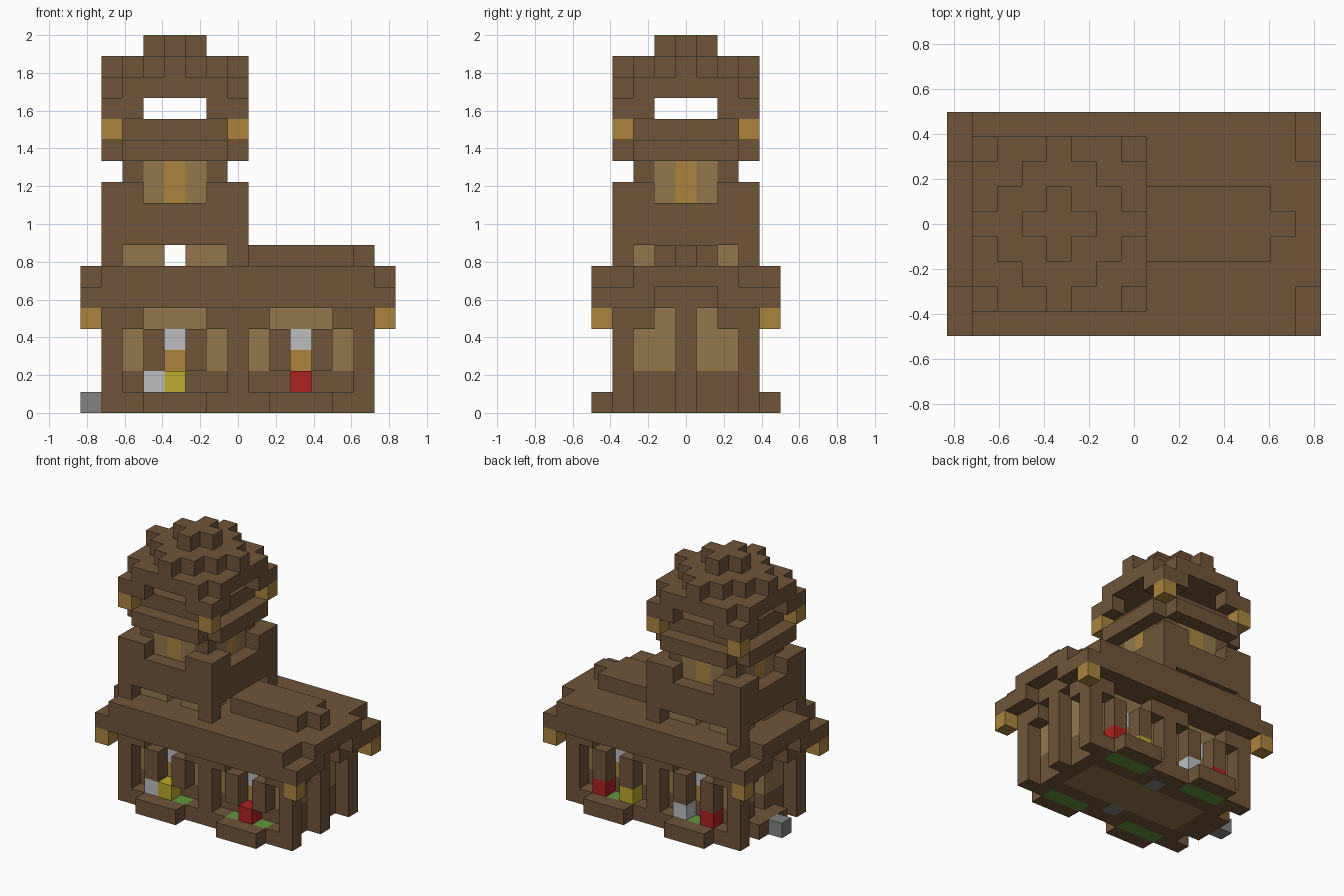
import bpy, bmesh
from mathutils import Vector

cube = bpy.data.objects.get("Cube")
if cube:
    bpy.data.objects.remove(cube)

U = 2 / 18                      # block size
COLOURS = {
    "brown": (112, 85, 58), "tan": (146, 119, 77), "amber": (172, 132, 62),
    "white": (188, 190, 192), "grey": (130, 130, 130), "yellow": (188, 170, 44),
    "red": (176, 33, 33), "green": (96, 150, 62),
}


def linear(c):
    c /= 255
    return c / 12.92 if c <= 0.04045 else ((c + 0.055) / 1.055) ** 2.4


mats = {}
for name, rgb in COLOURS.items():
    m = bpy.data.materials.new(name)
    m.use_nodes = True
    col = (*[linear(c) for c in rgb], 1)
    m.diffuse_color = col
    bsdf = m.node_tree.nodes["Principled BSDF"]
    bsdf.inputs["Base Color"].default_value = col
    bsdf.inputs["Roughness"].default_value = 0.9
    mats[name] = m

blocks = {}                     # cell -> (part, colour)


def put(part, colour, xs, ys, zs, keep=lambda i, j, k: True):
    """Fill an inclusive range of blocks, later parts replace earlier ones."""
    for i in range(xs[0], xs[-1] + 1):
        for j in range(ys[0], ys[-1] + 1):
            for k in range(zs[0], zs[-1] + 1):
                if keep(i, j, k):
                    blocks[i, j, k] = (part, colour)


def clear(xs, ys, zs):
    for c in list(blocks):
        if all(r[0] <= v <= r[-1] for v, r in zip(c, (xs, ys, zs))):
            del blocks[c]


def dist(i, j):                 # steps from the tower axis
    return abs(i - 4) + abs(j - 4)


# Floor, planters and steps
put("floor", "brown", [2, 12], [1, 7], [0])
put("floor", "tan", [3, 11], [3, 5], [0])
put("entrance_step", "brown", [1], [3, 5], [0])
put("entrance_step", "grey", [0], [4], [0])
for j, out in ((2, 0), (6, 8)):
    put("floor", "grey", [7], [j], [0])
    for i in (4, 10):
        put("window_step", "brown", [i - 1, i + 1], [out], [0])
        put("planter", "green", [i - 1, i + 1], [1 if j == 2 else 7], [0])

# Hall walls around an open room
put("hall_wall", "brown", [2, 12], [2, 6], [1])
put("hall_wall", "tan", [2, 12], [2, 6], [2, 4])
clear([3, 11], [3, 5], [1, 4])
clear([2], [4], [1, 3])

# Corner and middle posts with arch corners
for i in (1, 13):
    for j in (1, 7):
        put("post", "brown", [i], [j], [0, 4])
    for j in (2, 6):
        put("arch_corner", "brown", [i], [j], [4])
put("post", "brown", [13], [4], [0, 4])
for j in (1, 7):
    put("post", "brown", [7], [j], [1, 4])
    for i in (2, 6, 8, 12):
        put("arch_corner", "brown", [i], [j], [4])

# Window bays: frames with an inset panel
for j, wall in ((1, 2), (7, 6)):
    for i in (4, 10):
        put("window_frame", "brown", [i - 1], [j], [2, 3])
        put("window_frame", "brown", [i + 1], [j], [2, 3])
        put("window_panel", "amber", [i], [wall], [2])
        put("window_panel", "white", [i], [wall], [3])

# Flowers in the planters
for i, j, colour in ((3, 1, "white"), (4, 1, "yellow"), (10, 1, "red"), (11, 7, "red"),
                     (9, 7, "yellow"), (5, 7, "white"), (3, 7, "red")):
    put("flower", colour, [i], [j], [1])

# Hall roof with stepped ends, corner lamps and ridge
put("hall_roof", "brown", [0, 14], [0, 8], [5, 6],
    lambda i, j, k: 0 < i < 14 or (3 > j or j > 5 if k == 5 else 2 <= j <= 6))
for i in (0, 14):
    for j in (0, 8):
        put("eave_lamp", "amber", [i], [j], [4])
put("roof_ridge", "brown", [8, 12], [3, 5], [7])
put("roof_ridge", "brown", [13], [4], [7])

# Tower base: corner legs, open cross passage, walls and battlements
put("tower_core", "tan", [2, 6], [2, 6], [7], lambda i, j, k: i != 4 and j != 4)
put("tower_leg", "brown", [1, 7], [1, 7], [7], lambda i, j, k: dist(i, j) == 6)
put("tower_wall", "brown", [1, 7], [1, 7], [8, 9])
put("battlement", "brown", [1, 7], [1, 7], [10], lambda i, j, k: dist(i, j) >= 5)

# Tower neck: brown corners, tan panels, amber windows
put("tower_neck", "tan", [2, 6], [2, 6], [10, 11])
put("tower_neck", "brown", [2, 6], [2, 6], [10, 11], lambda i, j, k: dist(i, j) == 4)
put("tower_neck", "amber", [2, 6], [2, 6], [10, 11], lambda i, j, k: i == 4 or j == 4)

# Belfry: ledge, railing, lamps and corner posts
put("belfry_ledge", "brown", [1, 7], [1, 7], [12], lambda i, j, k: dist(i, j) < 6)
put("belfry_railing", "brown", [2, 6], [2, 6], [13])
put("belfry_lamp", "amber", [1, 7], [1, 7], [13], lambda i, j, k: dist(i, j) == 6)
put("belfry_post", "brown", [1, 7], [1, 7], [14], lambda i, j, k: dist(i, j) >= 5)

# Stepped tower cap
for k, reach in ((15, 5), (16, 3), (17, 1)):
    put("tower_cap", "brown", [1, 7], [1, 7], [k], lambda i, j, k: dist(i, j) <= reach)


def build(part):
    """Make one object from the exposed faces of a part's blocks."""
    cells = {c: v[1] for c, v in blocks.items() if v[0] == part}
    used = sorted(set(cells.values()))
    bm = bmesh.new()
    for c, colour in cells.items():
        for axis in range(3):
            for s in (0, 1):
                near = list(c)
                near[axis] += 2 * s - 1
                if tuple(near) in blocks:
                    continue
                a, b = (axis + 1) % 3, (axis + 2) % 3
                quad = []
                for da, db in ((0, 0), (1, 0), (1, 1), (0, 1)):
                    p = Vector(c)
                    p[axis] += s
                    p[a] += da
                    p[b] += db
                    quad.append(bm.verts.new((p - Vector((7.5, 4.5, 0))) * U))
                face = bm.faces.new(quad if s else quad[::-1])
                face.material_index = used.index(colour)
    bmesh.ops.remove_doubles(bm, verts=bm.verts, dist=U / 100)
    mesh = bpy.data.meshes.new(part)
    bm.to_mesh(mesh)
    bm.free()
    for colour in used:
        mesh.materials.append(mats[colour])
    bpy.context.collection.objects.link(bpy.data.objects.new(part, mesh))


for part in sorted({v[0] for v in blocks.values()}):
    build(part)
